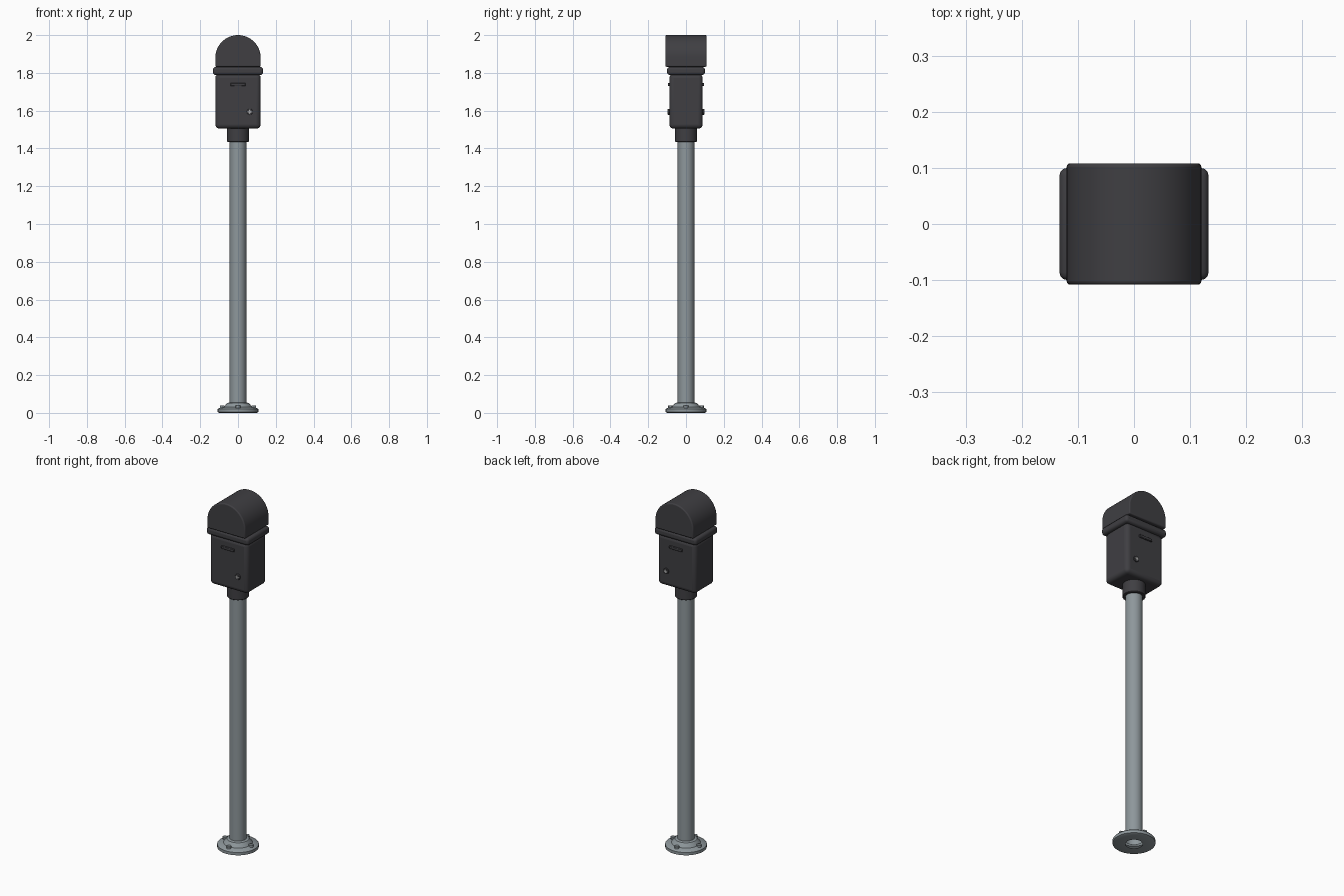
import bpy, bmesh, math
from mathutils import Matrix

if "Cube" in bpy.data.objects:
    bpy.data.objects.remove(bpy.data.objects["Cube"])


def material(name, color):
    m = bpy.data.materials.new(name)
    m.use_nodes = True
    m.diffuse_color = color
    m.node_tree.nodes["Principled BSDF"].inputs["Base Color"].default_value = color
    return m


CHARCOAL = material("charcoal paint", (0.05, 0.049, 0.055, 1))
STEEL = material("galvanised steel", (0.27, 0.31, 0.33, 1))
LOCK = material("lock metal", (0.42, 0.42, 0.42, 1))


def finish(name, bm, mat, bevel=0, segments=3):
    """Turn a bmesh into a named object with rounded edges and smooth shading."""
    bmesh.ops.recalc_face_normals(bm, faces=bm.faces)
    me = bpy.data.meshes.new(name)
    bm.to_mesh(me)
    bm.free()
    me.materials.append(mat)
    ob = bpy.data.objects.new(name, me)
    bpy.context.collection.objects.link(ob)
    if bevel:
        mod = ob.modifiers.new("rounding", "BEVEL")
        mod.width, mod.segments, mod.limit_method = bevel, segments, "ANGLE"
    bpy.ops.object.select_all(action="DESELECT")
    ob.select_set(True)
    bpy.context.view_layer.objects.active = ob
    bpy.ops.object.shade_smooth_by_angle(angle=math.radians(35))
    return ob


def box(name, size, centre, mat, bevel, segments=3):
    bm = bmesh.new()
    bmesh.ops.create_cube(bm, size=1, matrix=Matrix.Translation(centre) @ Matrix.Diagonal((*size, 1)))
    return finish(name, bm, mat, bevel, segments)


def lathe(name, profile, mat, steps=32):
    """Spin (radius, z) points about the vertical axis."""
    bm = bmesh.new()
    verts = [bm.verts.new((r, 0, z)) for r, z in profile]
    edges = [bm.edges.new(pair) for pair in zip(verts, verts[1:])]
    bmesh.ops.spin(bm, geom=verts + edges, axis=(0, 0, 1), cent=(0, 0, 0), angle=math.tau, steps=steps)
    bmesh.ops.remove_doubles(bm, verts=bm.verts, dist=1e-5)
    return finish(name, bm, mat)


def prism(name, outline, y0, y1, mat, bevel=0):
    """Extrude an (x, z) outline along y."""
    bm = bmesh.new()
    face = bm.faces.new([bm.verts.new((x, y0, z)) for x, z in outline])
    new = bmesh.ops.extrude_face_region(bm, geom=[face])["geom"]
    moved = [v for v in new if isinstance(v, bmesh.types.BMVert)]
    bmesh.ops.translate(bm, verts=moved, vec=(0, y1 - y0, 0))
    return finish(name, bm, mat, bevel)


def ring(cx, cz, radii, count):
    return [(cx + radii[i % len(radii)] * math.cos(math.tau * i / count),
             cz + radii[i % len(radii)] * math.sin(math.tau * i / count)) for i in range(count)]


# Post and hollow flared foot
lathe("post", [(0.044, 0.02), (0.044, 1.46)], STEEL)
lathe("foot_flange", [(0.044, 0.0), (0.098, 0.0), (0.108, 0.004), (0.108, 0.02), (0.104, 0.024),
                      (0.075, 0.03), (0.058, 0.052), (0.044, 0.055)], STEEL)

# Hexagonal anchor bolts
for i in range(4):
    a = math.tau * i / 4
    bm = bmesh.new()
    bmesh.ops.create_cone(bm, cap_ends=True, segments=6, radius1=0.014, radius2=0.014, depth=0.02,
                          matrix=Matrix.Translation((0.083 * math.cos(a), 0.083 * math.sin(a), 0.03)))
    finish(f"anchor_bolt_{i + 1}", bm, STEEL, 0.002, 1)

# Neck socket
lathe("neck", [(0.044, 1.435), (0.055, 1.435), (0.058, 1.438), (0.058, 1.52)], CHARCOAL)

# Meter housing and collar
box("housing", (0.24, 0.176, 0.29), (0, 0, 1.65), CHARCOAL, 0.022, 4)
box("collar", (0.266, 0.2, 0.042), (0, 0, 1.81), CHARCOAL, 0.014, 3)

# Arched hood
arch = [(0.12 * math.cos(math.pi * i / 32), 1.88 + 0.12 * math.sin(math.pi * i / 32)) for i in range(33)]
prism("hood", [(-0.12, 1.832), (0.12, 1.832)] + arch, -0.108, 0.108, CHARCOAL, 0.006)

# Coin slot plate and lock on both faces
for side, s in (("front", -1), ("back", 1)):
    box(f"{side}_slot_plate", (0.08, 0.016, 0.016), (0, s * 0.088, 1.738), CHARCOAL, 0.002, 1)
    prism(f"{side}_lock_rim", ring(0.062, 1.594, [0.016], 20), s * 0.08, s * 0.095, CHARCOAL, 0.002)
    prism(f"{side}_lock_key", ring(0.062, 1.594, [0.014, 0.006], 8), s * 0.094, s * 0.097, LOCK)
